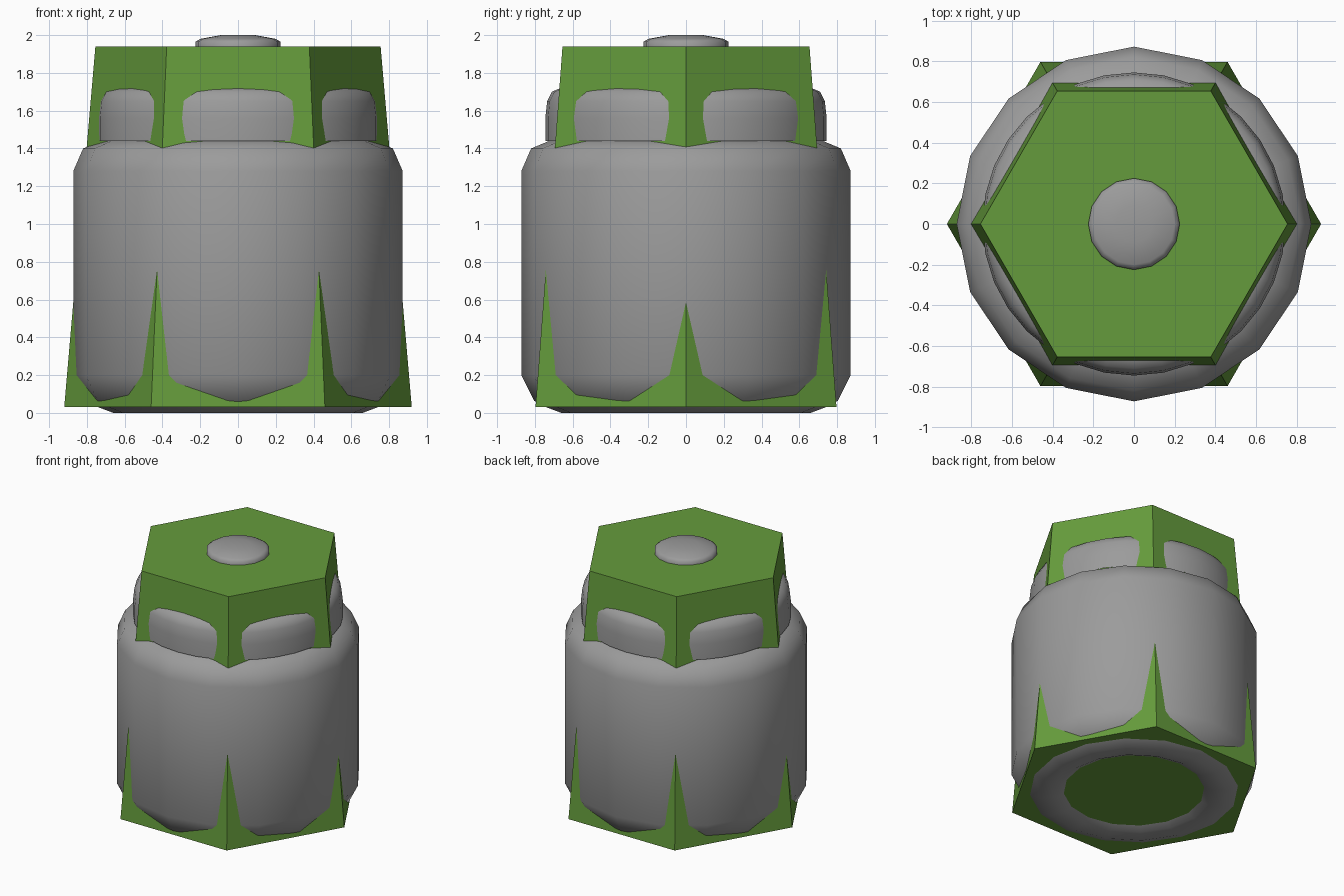
import bpy, bmesh, math

cube = bpy.data.objects.get("Cube")
if cube:
    bpy.data.objects.remove(cube, do_unlink=True)


def material(name, rgb):
    m = bpy.data.materials.new(name)
    m.use_nodes = True
    m.diffuse_color = (*rgb, 1)
    m.node_tree.nodes["Principled BSDF"].inputs["Base Color"].default_value = (*rgb, 1)
    return m


def lathe(name, profile, sides, mat, cap_bottom=False, cap_top=False, smooth=True):
    """Revolve (radius, height) pairs around z, with a corner on +x."""
    bm = bmesh.new()
    rings = []
    for r, z in profile:
        angles = [math.tau * i / sides for i in range(sides)]
        rings.append([bm.verts.new((r * math.cos(a), r * math.sin(a), z)) for a in angles])
    for low, high in zip(rings, rings[1:]):
        for i in range(sides):
            j = (i + 1) % sides
            bm.faces.new((low[i], low[j], high[j], high[i]))
    if cap_bottom:
        bm.faces.new(rings[0][::-1])
    if cap_top:
        bm.faces.new(rings[-1])
    mesh = bpy.data.meshes.new(name)
    bm.to_mesh(mesh)
    bm.free()
    mesh.materials.append(mat)
    obj = bpy.data.objects.new(name, mesh)
    bpy.context.collection.objects.link(obj)
    if smooth:
        bpy.ops.object.select_all(action="DESELECT")
        obj.select_set(True)
        bpy.context.view_layer.objects.active = obj
        bpy.ops.object.shade_smooth_by_angle(angle=math.radians(60))
    return obj


green = material("leaf green", (0.13, 0.33, 0.045))
grey = material("mid grey", (0.33, 0.33, 0.33))

# Tapered hexagonal core
lathe("hex_core", [(0.92, 0.03), (0.755, 1.94)], 6, green, True, True, smooth=False)

# Rounded barrel around the core, open underneath
lathe("barrel", [(0.48, 0.04), (0.55, 0.005), (0.66, 0), (0.74, 0.03), (0.805, 0.065),
                 (0.872, 0.2), (0.872, 1.28), (0.82, 1.4), (0.7, 1.45), (0.55, 1.46)], 16, grey)

# Collar above the barrel
lathe("collar", [(0.745, 1.44), (0.745, 1.56), (0.735, 1.65), (0.71, 1.7),
                 (0.66, 1.722), (0.5, 1.725)], 32, grey)

# Low button on the top
lathe("top_button", [(0.225, 1.93), (0.225, 1.965), (0.2, 1.98), (0.09, 2.0)],
      16, grey, cap_top=True)
